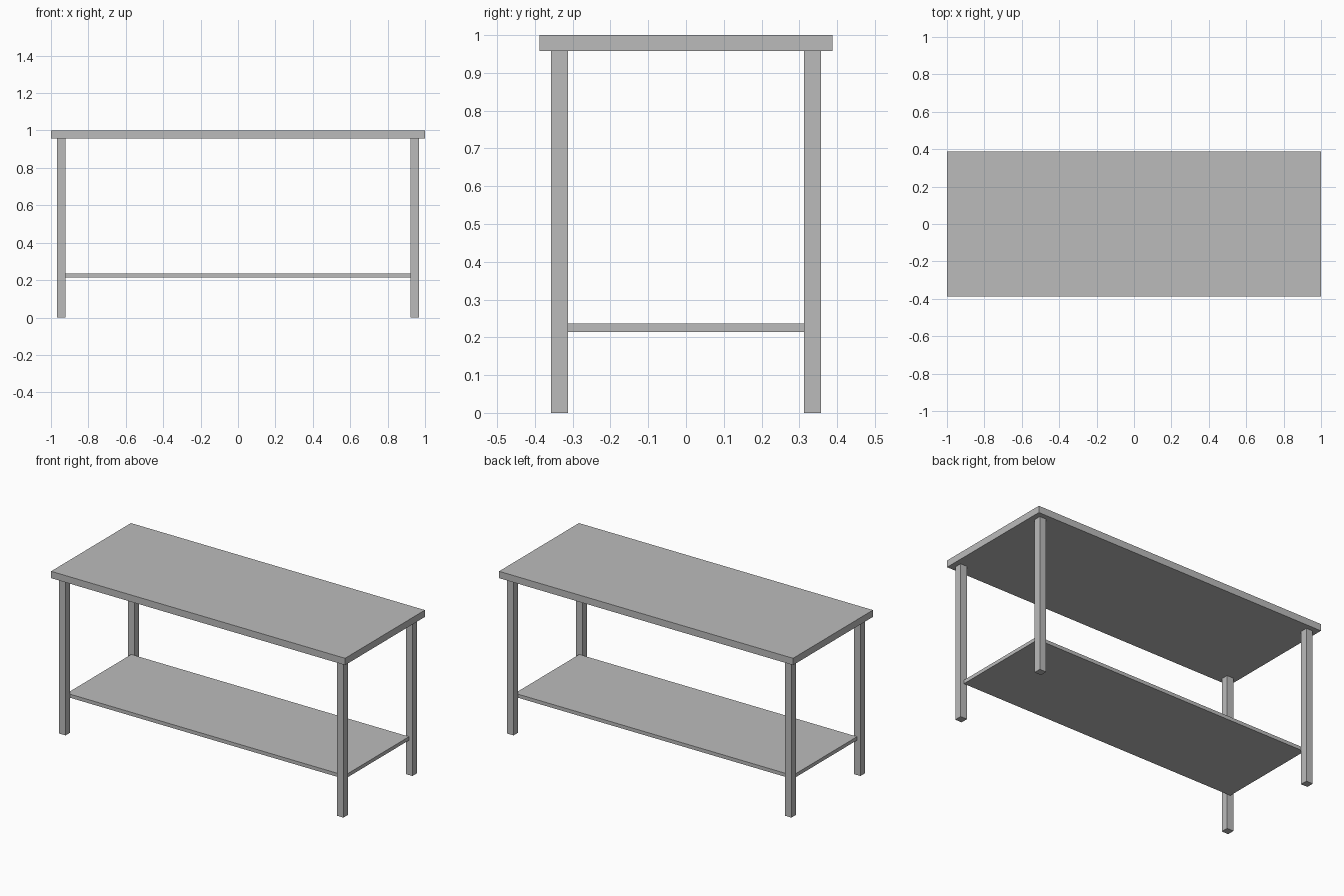
import bpy

# Remove the default cube
cube = bpy.data.objects.get("Cube")
if cube:
    bpy.data.objects.remove(cube, do_unlink=True)

# Single grey metal
GREY = (0.5, 0.5, 0.5, 1)
metal = bpy.data.materials.new("grey metal")
metal.use_nodes = True
metal.diffuse_color = GREY
metal.node_tree.nodes["Principled BSDF"].inputs["Base Color"].default_value = GREY


def box(name, x, y, bottom, top, width, depth):
    """Add a box centred at x, y between two heights."""
    bpy.ops.mesh.primitive_cube_add(size=1, location=(x, y, (bottom + top) / 2))
    part = bpy.context.object
    part.name = name
    part.scale = (width, depth, top - bottom)
    bpy.ops.object.transform_apply(location=False, rotation=False, scale=True)
    part.data.materials.append(metal)
    return part


LEG = 0.045
LEG_X, LEG_Y = 0.945, 0.335
UNDERSIDE = 0.958

# Table top
box("table_top", 0, 0, UNDERSIDE, 1, 2, 0.776)

# Lower shelf: ends at the leg centres lengthwise, fits between the legs in depth
box("lower_shelf", 0, 0, 0.214, 0.236, 2 * LEG_X, 2 * LEG_Y - LEG)

# Four square legs
for side, sx in (("left", 1), ("right", -1)):
    for end, sy in (("front", -1), ("back", 1)):
        box(f"{end}_{side}_leg", sx * LEG_X, sy * LEG_Y, 0, UNDERSIDE, LEG, LEG)
